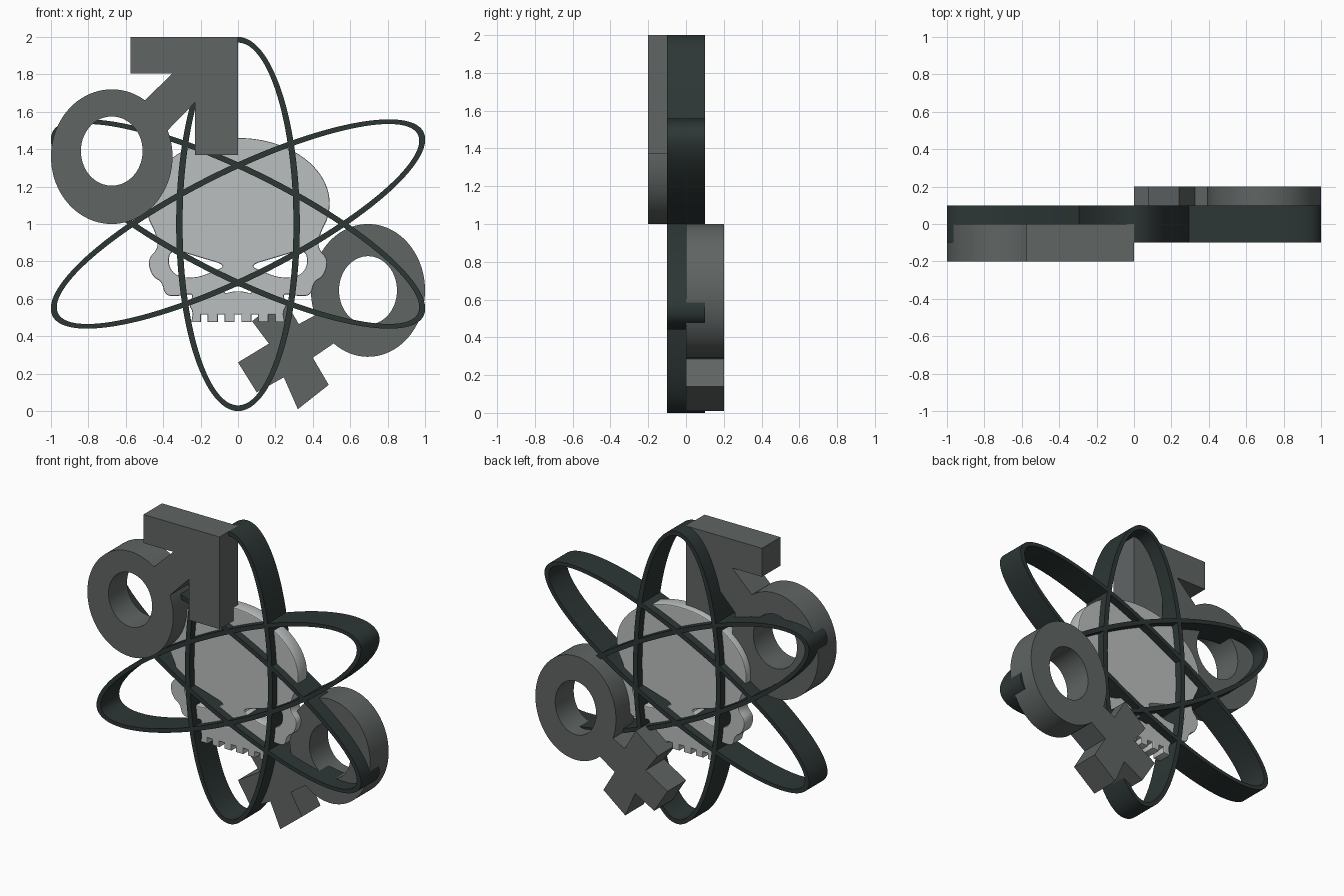
import bpy
from math import sin, cos, radians

cube = bpy.data.objects.get("Cube")
if cube:
    bpy.data.objects.remove(cube, do_unlink=True)


def material(name, rgb):
    m = bpy.data.materials.new(name)
    m.use_nodes = True
    m.diffuse_color = (*rgb, 1)
    m.node_tree.nodes["Principled BSDF"].inputs["Base Color"].default_value = (*rgb, 1)
    return m


pale = material("pale grey", (0.50, 0.52, 0.52))
mid = material("slate grey", (0.115, 0.13, 0.127))
dark = material("dark green grey", (0.026, 0.038, 0.036))


def arc(cx, cz, rx, rz, start=0, end=360, steps=72):
    """Points along an elliptical arc; a full turn leaves out the repeated end."""
    count = steps if end - start == 360 else steps + 1
    angles = [radians(start + (end - start) * i / steps) for i in range(count)]
    return [(cx + rx * cos(a), cz + rz * sin(a)) for a in angles]


def rounded(points, closed=True, times=2):
    """Soften an outline by cutting its corners."""
    for _ in range(times):
        pairs = list(zip(points, points[1:] + points[:1] if closed else points[1:]))
        cut = [] if closed else [points[0]]
        for (ax, az), (bx, bz) in pairs:
            cut += [(ax * .75 + bx * .25, az * .75 + bz * .25),
                    (ax * .25 + bx * .75, az * .25 + bz * .75)]
        points = cut if closed else cut + [points[-1]]
    return points


def mirrored(points):
    return [(-x, z) for x, z in reversed(points)]


def plate(name, outlines, front, back, mat, bevel=0.0):
    """Extrude outlines (the first solid, the others holes) between two depths."""
    curve = bpy.data.curves.new(name, 'CURVE')
    curve.dimensions = '2D'
    curve.fill_mode = 'BOTH'
    curve.extrude = (back - front) / 2 - bevel
    curve.bevel_depth = bevel
    curve.bevel_resolution = 1
    curve.offset = -bevel
    for points in outlines:
        spline = curve.splines.new('POLY')
        spline.points.add(len(points) - 1)
        for p, (x, z) in zip(spline.points, points):
            p.co = (x, z, 0, 1)
        spline.use_cyclic_u = True
    curve.materials.append(mat)
    obj = bpy.data.objects.new(name, curve)
    obj.location.y = (front + back) / 2
    obj.rotation_euler.x = radians(90)
    bpy.context.collection.objects.link(obj)
    bpy.ops.object.select_all(action='DESELECT')
    obj.select_set(True)
    bpy.context.view_layer.objects.active = obj
    bpy.ops.object.convert(target='MESH')
    bpy.ops.object.shade_smooth_by_angle(angle=radians(30))
    return obj


# Three crossing orbit bands, slightly stretched sideways
def orbit(name, turn):
    def ellipse(inset):
        c, s = cos(radians(turn)), sin(radians(turn))
        return [(1.14 * (x * c - z * s), 1 + x * s + z * c)
                for x, z in arc(0, 0, 0.29 - inset, 1 - inset, steps=128)]
    plate(name, [ellipse(0), ellipse(0.03)], -0.1, 0.1, dark)


for name, turn in (("orbit_upright", 0), ("orbit_rising", -60), ("orbit_falling", 60)):
    orbit(name, turn)

# Ring with an arrow, in front
arrow = arc(-0.675, 1.36, 0.325, 0.36, 57, 383) + [
    (-0.23, 1.65), (-0.23, 1.37), (0, 1.37), (0, 2),
    (-0.575, 2), (-0.575, 1.805), (-0.35, 1.805)]
plate("arrow_ring", [arrow, arc(-0.675, 1.39, 0.165, 0.185)], -0.2, 0, mid)

# Ring with a cross, behind
cross = arc(0.695, 0.645, 0.305, 0.355, 233, 562) + [
    (0.325, 0.465), (0.24, 0.61), (0.075, 0.48), (0.165, 0.36), (0, 0.26), (0.1, 0.1),
    (0.245, 0.18), (0.32, 0.01), (0.485, 0.14), (0.4, 0.285)]
plate("cross_ring", [cross, arc(0.695, 0.645, 0.155, 0.183)], 0, 0.2, mid)

# Skull: left half from the teeth up to the crown, then mirrored
teeth = []
for x in (0, 0.09, 0.18):
    notch = [(x - 0.018, 0.475), (x - 0.018, 0.515), (x + 0.018, 0.515), (x + 0.018, 0.475)]
    teeth += [p for p in notch if p[0] > 0]
cheek = rounded([(0.25, 0.475), (0.24, 0.53), (0.265, 0.57), (0.235, 0.63), (0.31, 0.615),
                 (0.39, 0.615), (0.405, 0.69), (0.46, 0.72), (0.485, 0.81), (0.425, 0.87),
                 (0.44, 0.95), (0.475, 1.02)], closed=False)
dome = arc(0, 1.11, 0.49, 0.35, -8, 90, 28)
half = teeth + cheek + dome
outline = half + mirrored(half[:-1])

eye = rounded([(0.06, 0.78), (0.2, 0.82), (0.36, 0.87), (0.375, 0.78),
               (0.33, 0.72), (0.23, 0.71), (0.13, 0.745)])
nose = rounded([(-0.085, 0.625), (-0.05, 0.665), (0.05, 0.665), (0.085, 0.625), (0, 0.645)])
plate("skull", [outline, eye, mirrored(eye), nose], -0.05, 0.05, pale, bevel=0.006)
